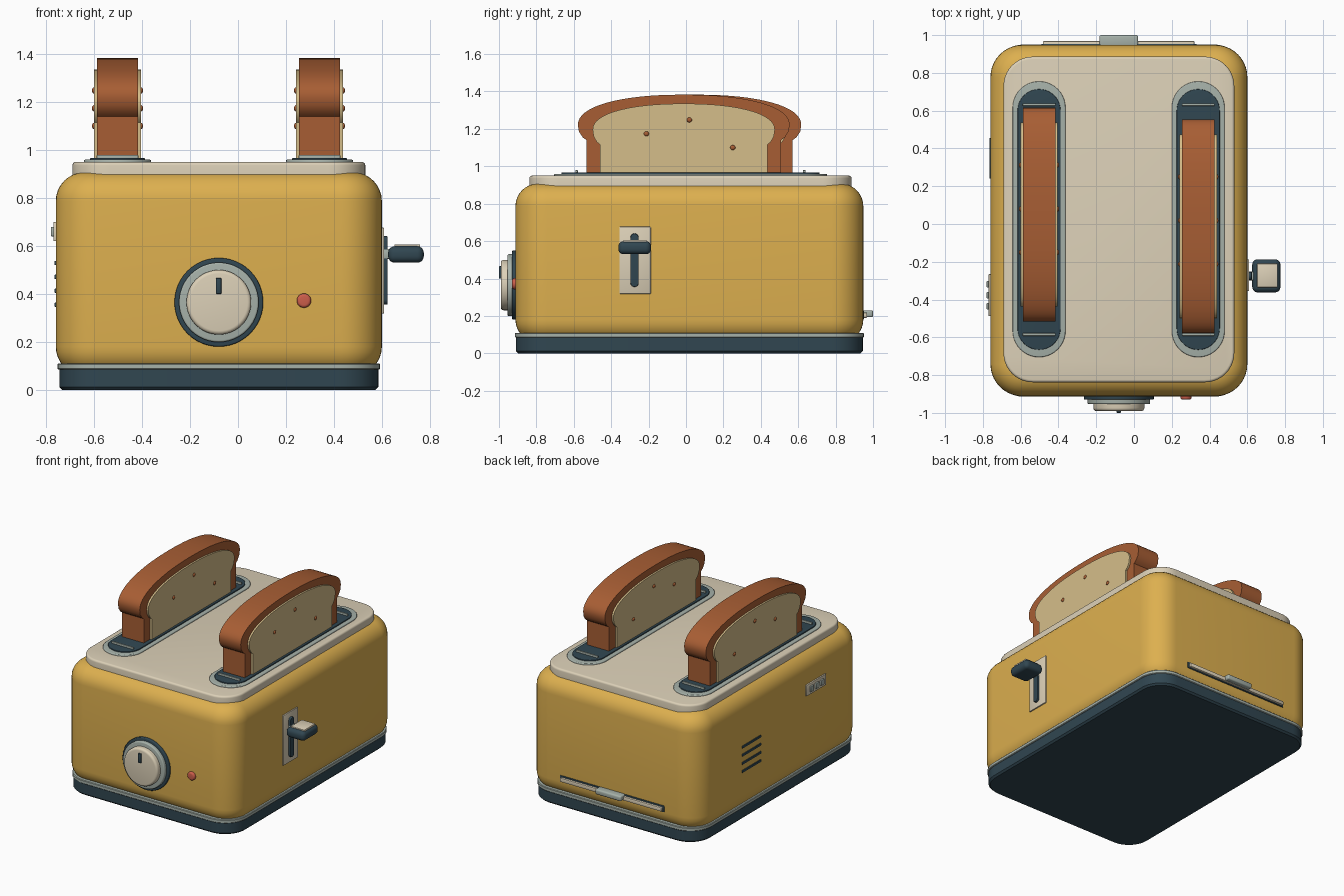
import bpy, bmesh
from math import sin, cos, pi, radians

if "Cube" in bpy.data.objects:
    bpy.data.objects.remove(bpy.data.objects["Cube"])


def material(name, hexcode):
    lin = [(int(hexcode[i:i + 2], 16) / 255) ** 2.2 for i in (0, 2, 4)]
    m = bpy.data.materials.new(name)
    m.diffuse_color = (*lin, 1)
    m.use_nodes = True
    m.node_tree.nodes["Principled BSDF"].inputs["Base Color"].default_value = m.diffuse_color
    return m


MUSTARD = material("mustard", "DCAE50")
CREAM = material("cream", "DBCFB6")
DARK = material("dark_slate", "344852")
STEEL = material("pale_steel", "A5B0A8")
CRUST = material("crust", "A65E37")
CRUMB = material("crumb", "D4BC88")
RED = material("red", "CB5E4C")


def finish(name, bm, mat, loc=(0, 0, 0), rot=(0, 0, 0)):
    bmesh.ops.recalc_face_normals(bm, faces=bm.faces)
    me = bpy.data.meshes.new(name)
    bm.to_mesh(me)
    bm.free()
    me.materials.append(mat)
    ob = bpy.data.objects.new(name, me)
    ob.location, ob.rotation_euler = loc, rot
    bpy.context.collection.objects.link(ob)
    return ob


def loft(name, mat, w, d, r, rings, loc, rot=(0, 0, 0), seg=10):
    """Rounded rectangle stacked through (inset, z) rings and capped."""
    bm = bmesh.new()
    loops = []
    for inset, z in rings:
        rr = max(r - inset, 0.002)
        hx, hy = w / 2 - inset - rr, d / 2 - inset - rr
        loop = []
        for q, (sx, sy) in enumerate(((1, 1), (-1, 1), (-1, -1), (1, -1))):
            for k in range(seg + 1):
                a = (q + k / seg) * pi / 2
                loop.append(bm.verts.new((sx * hx + rr * cos(a), sy * hy + rr * sin(a), z)))
        loops.append(loop)
    n = len(loops[0])
    for a, b in zip(loops, loops[1:]):
        for i in range(n):
            bm.faces.new((a[i], a[(i + 1) % n], b[(i + 1) % n], b[i]))
    bm.faces.new(loops[0])
    bm.faces.new(loops[-1])
    bmesh.ops.remove_doubles(bm, verts=bm.verts, dist=1e-5)
    return finish(name, bm, mat, loc, rot)


def slab(z0, z1, b):
    """Rings for a plate with a rounded upper edge."""
    return [(0, z0)] + [(b - b * cos(t * pi / 8), z1 - b + b * sin(t * pi / 8)) for t in range(5)]


def box(name, mat, lo, hi, bevel=0.004, seg=2):
    bm = bmesh.new()
    bmesh.ops.create_cube(bm, size=1)
    for v in bm.verts:
        v.co = [(l + h) / 2 + c * (h - l) for l, h, c in zip(lo, hi, v.co)]
    bmesh.ops.bevel(bm, geom=bm.edges[:], offset=bevel, segments=seg, profile=0.5, affect='EDGES')
    return finish(name, bm, mat)


def ball(name, mat, loc, size):
    bm = bmesh.new()
    bmesh.ops.create_uvsphere(bm, u_segments=16, v_segments=10, radius=1)
    bmesh.ops.scale(bm, vec=size, verts=bm.verts)
    return finish(name, bm, mat, loc)


def bread_shape(name, mat, half, stem, z_side, z_top, thick, loc):
    """Bread outline in y-z, mirrored about y = 0 and extruded along x."""
    k = half - stem
    right = [(stem, 0.90), (stem, z_side - 0.08), (stem + k * 0.45, z_side - 0.065),
             (stem + k * 0.88, z_side - 0.035)]
    for i in range(17):
        a = i / 16 * pi / 2
        right.append((half * cos(a) ** 0.9 if i < 16 else 0, z_side + (z_top - z_side) * sin(a) ** 0.9))
    pts = right + [(-y, z) for y, z in reversed(right[:-1])]
    bm = bmesh.new()
    f = bm.faces.new([bm.verts.new((-thick / 2, y, z)) for y, z in pts])
    ext = bmesh.ops.extrude_face_region(bm, geom=[f])
    moved = [v for v in ext["geom"] if isinstance(v, bmesh.types.BMVert)]
    bmesh.ops.translate(bm, vec=(thick, 0, 0), verts=moved)
    return finish(name, bm, mat, loc)


CX, CY = -0.08, 0.018

# Base, trim band and rounded housing
loft("base", DARK, 1.33, 1.855, 0.165, [(0.012, 0), (0, 0.012), (0, 0.09)], (CX, CY, 0))
loft("base_band", STEEL, 1.345, 1.865, 0.17, [(0.004, 0.084), (0, 0.088), (0, 0.106), (0.004, 0.11)], (CX, CY, 0))
R = 0.12
arc = [(R - R * sin(i * pi / 16), R - R * cos(i * pi / 16)) for i in range(9)]
body = [(o, 0.06 + z) for o, z in arc] + [(o, 0.907 - z) for o, z in reversed(arc)]
loft("body", MUSTARD, 1.36, 1.86, 0.17, body, (CX, CY, 0))
loft("top_plate", CREAM, 1.222, 1.724, 0.155, slab(0.888, 0.95, 0.014), (CX, 0.024, 0))

# Slots with guide wires, and toast
for side, x, y in (("left", -0.5025, 0.05), ("right", 0.34, -0.012)):
    loft(side + "_slot_trim", STEEL, 0.28, 1.46, 0.14, slab(0.93, 0.96, 0.006), (x, 0.025, 0))
    loft(side + "_slot", DARK, 0.228, 1.38, 0.114, slab(0.94, 0.967, 0.004), (x, 0.024, 0))
    for end, gy in (("front", -0.585), ("back", 0.632)):
        box(f"{side}_{end}_guide_wire", STEEL, (x - 0.087, gy - 0.007, 0.96), (x + 0.087, gy + 0.007, 0.98))
    bread_shape(side + "_toast_crust", CRUST, 0.566, 0.52, 1.22, 1.383, 0.172, (x, y, 0))
    bread_shape(side + "_toast_crumb", CRUMB, 0.487, 0.447, 1.195, 1.335, 0.197, (x, y, 0))
    for s in (-1, 1):
        for py, pz in ((-0.2, 1.174), (0.03, 1.248), (0.262, 1.1)):
            ball(side + "_toast_pore", CRUST, (x + s * 0.0985, y + py, pz), (0.008, 0.014, 0.013))

# Front dial and pilot light
FRONT = (pi / 2, 0, 0)
for name, mat, r, z0, z1, b in (("dial_bezel", DARK, 0.185, 0, 0.03, 0.006),
                                ("dial_ring", STEEL, 0.166, 0, 0.054, 0.008),
                                ("dial_knob", CREAM, 0.135, 0.04, 0.09, 0.016)):
    loft(name, mat, 2 * r, 2 * r, r, slab(z0, z1, b), (CX, -0.9, 0.365), FRONT, 12)
box("dial_pointer", DARK, (-0.092, -1.0, 0.4), (-0.069, -0.97, 0.466), 0.003)
loft("pilot_light", RED, 0.06, 0.06, 0.03, slab(0, 0.03, 0.012), (0.275, -0.9, 0.372), FRONT, 6)

# Lever on the right side
box("lever_plate", CREAM, (0.58, -0.356, 0.318), (0.609, -0.188, 0.677))
loft("lever_track", DARK, 0.286, 0.044, 0.022, slab(0, 0.034, 0.004), (0.59, -0.275, 0.498), (0, pi / 2, 0), 6)
box("lever_stem", STEEL, (0.6, -0.298, 0.545), (0.64, -0.252, 0.588), 0.006)
box("lever_knob", DARK, (0.626, -0.362, 0.53), (0.775, -0.187, 0.599), 0.028, 5)
box("lever_knob_cap", CREAM, (0.652, -0.335, 0.59), (0.76, -0.21, 0.607))

# Left side vents and button panel
for i in range(4):
    z = 0.355 + i * 0.058
    box("side_vent", DARK, (-0.766, 0.24, z - 0.009), (-0.74, 0.455, z + 0.009))
box("button_panel", CREAM, (-0.77, -0.488, 0.62), (-0.74, -0.265, 0.7))
for i in range(3):
    y = -0.435 + i * 0.058
    box("panel_button", STEEL, (-0.78, y - 0.018, 0.64), (-0.75, y + 0.018, 0.68))

# Crumb tray at the back
box("tray_slot", DARK, (-0.492, 0.93, 0.182), (0.332, 0.953, 0.228))
box("crumb_tray", CREAM, (-0.482, 0.93, 0.19), (0.32, 0.968, 0.218))
box("tray_handle", STEEL, (-0.183, 0.94, 0.193), (0.022, 1.0, 0.23), 0.01, 3)

# Smooth shading with crisp edges
bpy.ops.object.select_all(action='SELECT')
bpy.context.view_layer.objects.active = bpy.data.objects["body"]
bpy.ops.object.shade_smooth_by_angle(angle=radians(35))
